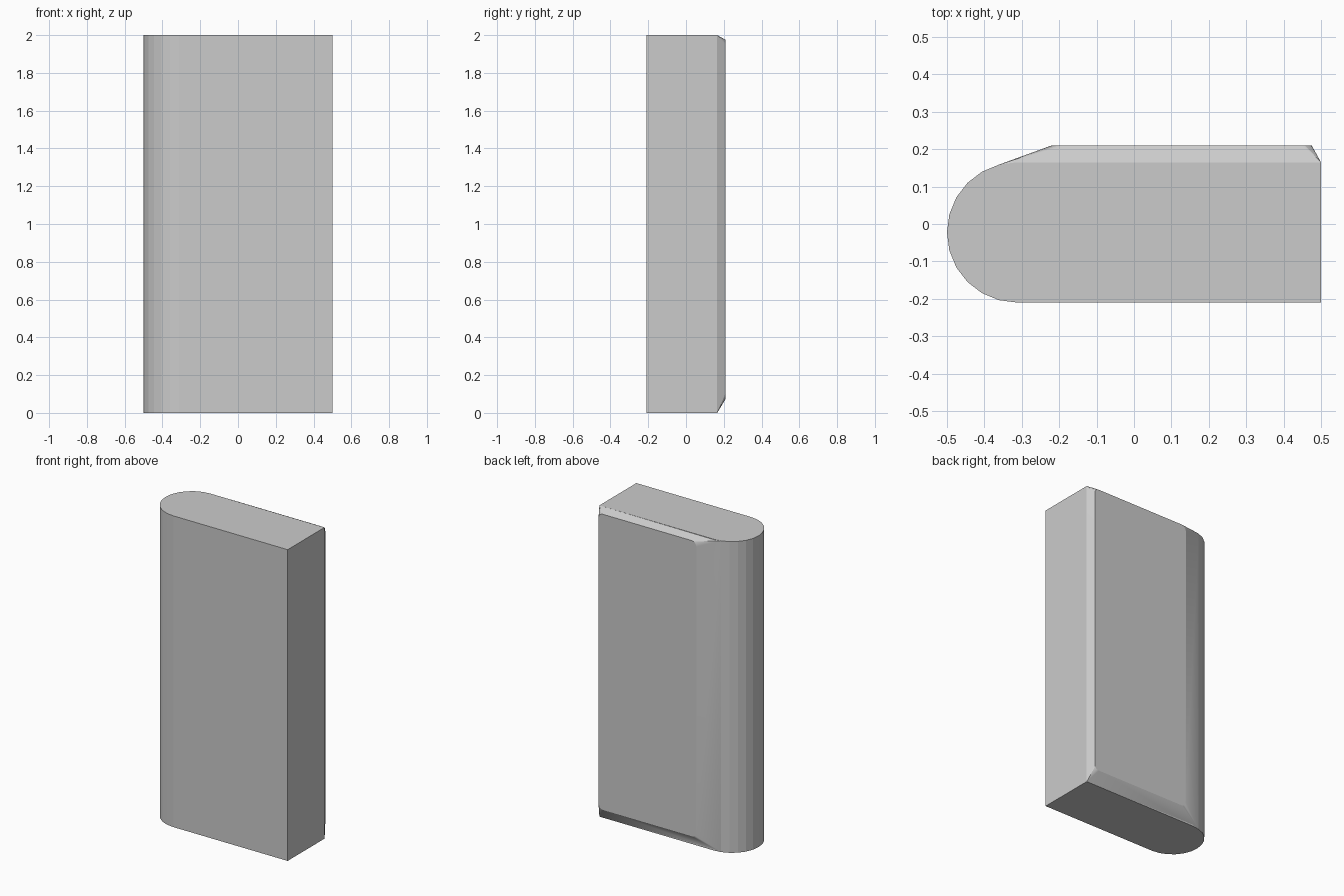
import bpy, bmesh
from math import sin, cos, pi, radians

if "Cube" in bpy.data.objects:
    bpy.data.objects.remove(bpy.data.objects["Cube"])

grey = bpy.data.materials.new("plain grey")
grey.use_nodes = True
grey.diffuse_color = (0.6, 0.6, 0.6, 1)
grey.node_tree.nodes["Principled BSDF"].inputs["Base Color"].default_value = (0.6, 0.6, 0.6, 1)

HEIGHT, RIGHT = 2.0, 0.5
RADIUS, CX, CY = 0.1875, -0.3125, -0.0225
STEPS = 12
BACK = 0.21


def finish(bm, name):
    bmesh.ops.recalc_face_normals(bm, faces=bm.faces)
    mesh = bpy.data.meshes.new(name)
    bm.to_mesh(mesh)
    bm.free()
    obj = bpy.data.objects.new(name, mesh)
    obj.data.materials.append(grey)
    bpy.context.collection.objects.link(obj)
    return obj


# Slab body: rounded on one side, square on the other
arc = [(CX - RADIUS * sin(pi * i / STEPS), CY + RADIUS * cos(pi * i / STEPS))
       for i in range(STEPS + 1)]
outline = arc + [(RIGHT, CY - RADIUS), (RIGHT, CY + RADIUS)]
bm = bmesh.new()
base = bm.faces.new([bm.verts.new((x, y, 0)) for x, y in outline])
top = bmesh.ops.extrude_face_region(bm, geom=[base])["geom"]
bmesh.ops.translate(bm, vec=(0, 0, HEIGHT),
                    verts=[v for v in top if isinstance(v, bmesh.types.BMVert)])
finish(bm, "slab_body")

# Raised back panel: sloped sides running up to a round-cornered flat face
edge_x, edge_y = arc[1]
left, right, low, high, corner = -0.22, 0.475, 0.075, 1.975, 0.03
bm = bmesh.new()
feet = [bm.verts.new(p) for p in ((RIGHT, CY + RADIUS, HEIGHT), (edge_x, edge_y, HEIGHT),
                                  (edge_x, edge_y, 0), (RIGHT, CY + RADIUS, 0))]
centres = [(right - corner, high - corner), (left + corner, high - corner),
           (left + corner, low + corner), (right - corner, low + corner)]
rims = []
for k, (x, z) in enumerate(centres):
    angles = [radians(90 * k + 22.5 * j) for j in range(5)]
    rims.append([bm.verts.new((x + corner * cos(a), BACK, z + corner * sin(a)))
                 for a in angles])
bm.faces.new([v for rim in rims for v in rim])
for k in range(4):
    n = (k + 1) % 4
    for a, b in zip(rims[k], rims[k][1:]):
        bm.faces.new((feet[k], b, a))
    bm.faces.new((feet[k], feet[n], rims[n][0], rims[k][-1]))
panel = finish(bm, "back_panel")

# Smooth corners while the flat faces stay flat
bpy.context.view_layer.objects.active = panel
panel.select_set(True)
bpy.ops.object.shade_smooth_by_angle(angle=radians(18))
weighted = panel.modifiers.new("flat faces", 'WEIGHTED_NORMAL')
weighted.keep_sharp = True
